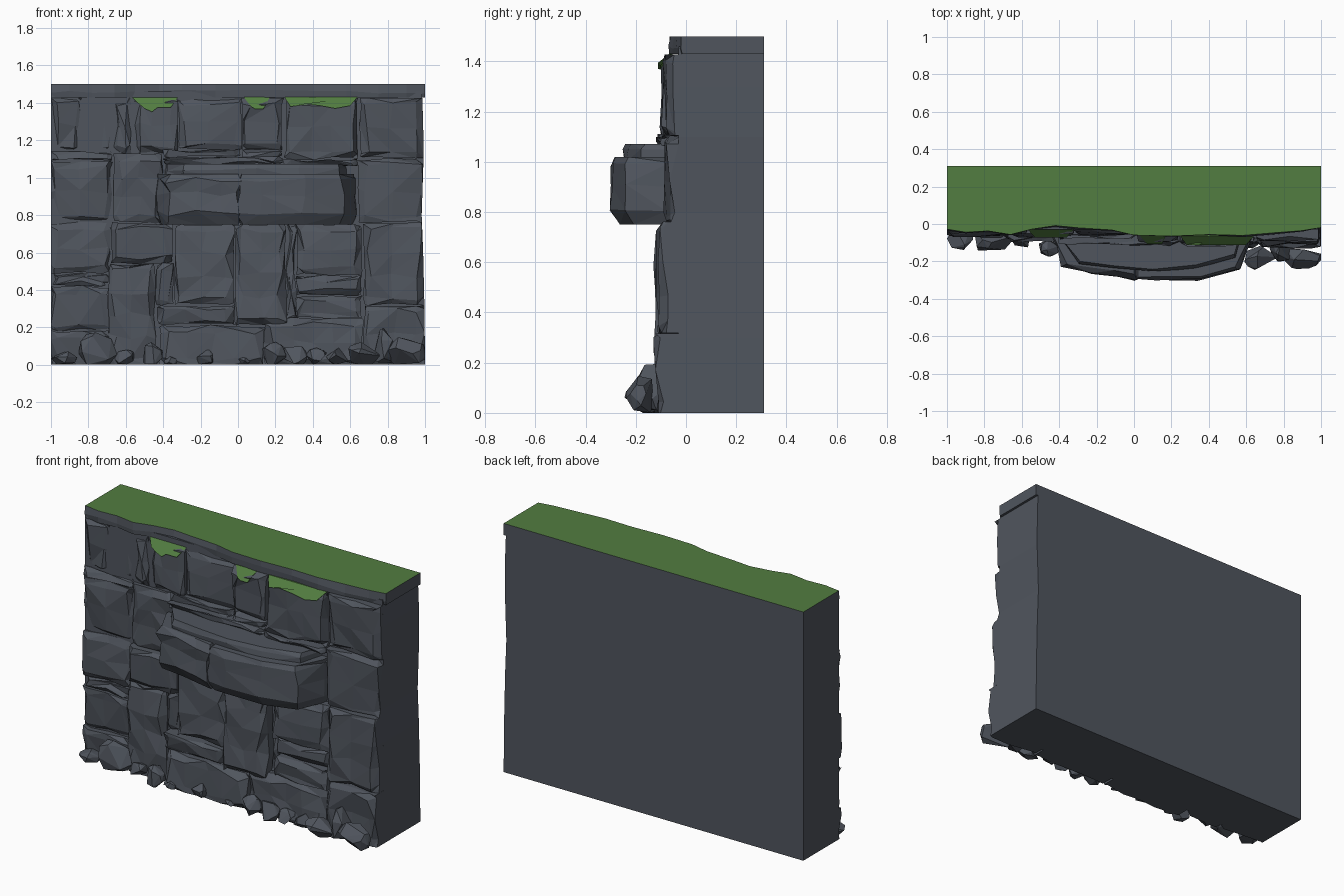
import bpy, bmesh, random
from mathutils import Vector

if "Cube" in bpy.data.objects:
    bpy.data.objects.remove(bpy.data.objects["Cube"])

R = random.Random(7)


def material(name, rgb):
    m = bpy.data.materials.new(name)
    m.diffuse_color = (*rgb, 1)
    m.use_nodes = True
    m.node_tree.nodes["Principled BSDF"].inputs["Base Color"].default_value = m.diffuse_color
    return m


ROCK = material("slate grey rock", (0.080, 0.091, 0.111))
GRASS = material("grass green", (0.085, 0.205, 0.052))


def finish(bm, name, mats):
    bmesh.ops.recalc_face_normals(bm, faces=bm.faces[:])
    me = bpy.data.meshes.new(name)
    bm.to_mesh(me)
    bm.free()
    for m in mats:
        me.materials.append(m)
    ob = bpy.data.objects.new(name, me)
    bpy.context.collection.objects.link(ob)
    return ob


def loft(rings):
    """Closed solid skinned through rings of equal length."""
    bm = bmesh.new()
    vs = [[bm.verts.new(p) for p in ring] for ring in rings]
    n = len(vs[0])
    for a, b in zip(vs, vs[1:]):
        for i in range(n):
            j = (i + 1) % n
            bm.faces.new((a[i], a[j], b[j], b[i]))
    bm.faces.new(vs[0])
    bm.faces.new(vs[-1])
    return bm


def along(table, t):
    """Linear lookup in a list of (position, value) pairs."""
    for (a, u), (b, v) in zip(table, table[1:]):
        if t <= b:
            return u + (v - u) * (t - a) / (b - a)
    return table[-1][1]


# The right end leans in a little between foot and cap
END = [(0, 1), (.3, .997), (.6, .99), (.8, .982), (1.1, .992), (1.3, .99), (1.43, .985), (1.46, .985)]


def steps(a, b):
    """Grid positions with a narrow chamfer strip at both ends."""
    c = min(0.03, (b - a) * 0.22)
    n = max(1, round((b - a - 2 * c) / 0.12))
    return [a] + [a + c + (b - a - 2 * c) * i / n for i in range(n + 1)] + [b]


def block(name, x0, x1, z0, z1, yf, slope=0.0):
    """Chipped stone block: faceted front grid, set-back rim, sides run into the wall."""
    gap = 0.003
    x0 += gap if x0 > -1 else 0
    x1 -= gap if x1 < 1 else 0
    z0 += gap if z0 > 0 else 0
    z1 -= gap
    xs, zs = steps(x0, x1), steps(z0, z1)
    tilt_x, tilt_z = R.uniform(-.015, .015), R.uniform(-.015, .015)
    bm = bmesh.new()
    grid = []
    for k, z in enumerate(zs):
        row = []
        for i, x in enumerate(xs):
            rim_x, rim_z = i in (0, len(xs) - 1), k in (0, len(zs) - 1)
            y = yf + R.uniform(0, 0.026)
            y += tilt_x * (2 * i / (len(xs) - 1) - 1) + tilt_z * (2 * k / (len(zs) - 1) - 1)
            y = max(y, yf)
            if rim_x or rim_z:
                y += R.uniform(0.004, 0.03)
            if slope and k == len(zs) - 1:
                y = yf + slope
            px = x if rim_x else x + R.uniform(-.02, .02)
            pz = z if rim_z else z + R.uniform(-.015, .015)
            if rim_x and abs(x) < 1:
                px += R.uniform(-.008, .008)
            if rim_z and 0 < z < 1.4:
                pz += R.uniform(-.008, .008)
            row.append(bm.verts.new((min(px, along(END, pz)), y, pz)))
        grid.append(row)
    for a, b in zip(grid, grid[1:]):
        for i in range(len(a) - 1):
            q = (a[i], a[i + 1], b[i + 1], b[i])
            o = R.randrange(2)
            bm.faces.new((q[o], q[o + 1], q[o + 2]))
            bm.faces.new((q[o + 2], q[(o + 3) % 4], q[o]))
    rim = [e for e in bm.edges if e.is_boundary]
    for v in bmesh.ops.extrude_edge_only(bm, edges=rim)["geom"]:
        if isinstance(v, bmesh.types.BMVert):
            v.co.y = 0.06
    bmesh.ops.holes_fill(bm, edges=[e for e in bm.edges if e.is_boundary], sides=0)
    return finish(bm, name, [ROCK])


# Solid wall core behind the stones
finish(loft([[(-1, .31, z), (-1, -.03, z), (e, -.03, z), (e, .31, z)] for z, e in END]), "wall_core", [ROCK])

# Stone blocks: x0, x1, z0, z1, front y
lower = [(-1, -.69, 0, .18, -.075), (-1, -.69, .18, .42, -.065), (-1, -.69, .42, .49, -.055),
         (-1, -.68, .49, .76, -.07), (-.69, -.44, 0, .54, -.085), (-.68, -.35, .54, .76, -.10),
         (-.44, -.34, .32, .54, -.075)]
middle = [(-.42, .14, 0, .21, -.13), (.14, .67, 0, .25, -.13), (-.43, -.02, .21, .32, -.115),
          (-.34, -.02, .32, .75, -.105), (-.02, .26, .21, .75, -.13), (.26, .31, .25, .75, -.07),
          (.31, .66, .25, .37, -.12), (.31, .66, .37, .48, -.10), (.31, .66, .48, .75, -.125)]
right = [(.67, 1, 0, .32, -.13), (.67, 1, .32, .76, -.12), (.64, 1, .76, 1.1, -.09),
         (.65, 1, 1.1, 1.43, -.095)]
upper = [(-1, -.67, .76, 1.09, -.06), (-1, -.67, 1.09, 1.14, -.07), (-.67, -.40, .76, 1.13, -.075),
         (-1, -.83, 1.14, 1.43, -.055), (-.83, -.67, 1.14, 1.41, -.035), (-.67, -.57, 1.13, 1.43, -.055),
         (-.40, .24, 1.07, 1.11, -.12), (-.40, .02, 1.11, 1.15, -.09), (.02, .24, 1.11, 1.15, -.10),
         (.24, .64, 1.06, 1.10, -.12), (-.32, .02, 1.15, 1.43, -.065)]
for label, rows in (("lower_left", lower), ("lower_middle", middle), ("right", right), ("upper", upper)):
    for i, b in enumerate(rows):
        block(f"{label}_stone_{i + 1}", *b)

# Stones with a sloping top edge that carries moss
mossy = [(-.57, -.32, 1.13, 1.43, -.065, .045), (.02, .24, 1.15, 1.43, -.10, .04),
         (.25, .64, 1.10, 1.43, -.105, .04)]
for i, b in enumerate(mossy):
    block(f"mossy_stone_{i + 1}", *b)


# Projecting ledge, lofted from a plan outline with chipped rings
def ledge(name, plan, levels, rough):
    cx = sum(p[0] for p in plan) / len(plan)
    rings = []
    for k, (z, s) in enumerate(levels):
        inner = 0 < k < len(levels) - 1
        rings.append([(cx + (x - cx) * (.5 + s / 2) + R.uniform(-rough, rough),
                       y * s + (R.uniform(0, rough * 1.2) if y < 0 else 0),
                       z + (R.uniform(-rough, rough) if inner else 0)) for x, y in plan])
    bm = loft(rings)
    bmesh.ops.triangulate(bm, faces=bm.faces[:])
    finish(bm, name, [ROCK])


ledge("ledge_left", [(-.44, .05), (-.43, -.09), (-.38, -.235), (-.22, -.27), (-.1, -.285), (.004, -.305), (.01, .05)],
      [(.75, .86), (.81, 1), (.91, .98), (.985, 1), (1.02, .93)], .017)
ledge("ledge_right", [(.0, .05), (.0, -.305), (.12, -.312), (.35, -.305), (.56, -.255), (.62, -.08), (.64, .05)],
      [(.75, .88), (.81, 1), (.91, .98), (.985, 1), (1.02, .94)], .015)
ledge("ledge_upper_step", [(-.40, .05), (-.38, -.1), (-.3, -.215), (-.1, -.24), (.1, -.255), (.33, -.24), (.54, -.18), (.61, .05)],
      [(1.0, 1), (1.045, 1), (1.072, .96)], .01)

# Top cap: stone rim with a grass top
edge = [(-1, -.035), (-.9, -.05), (-.78, -.04), (-.66, -.06), (-.55, -.03), (-.42, -.015), (-.3, -.03),
        (-.12, -.035), (0, -.06), (.2, -.067), (.4, -.06), (.58, -.07), (.75, -.055), (.9, -.04), (1, -.02)]
plan = [(-1, .31)] + edge + [(1, .31)]


def chipped():
    return [(x, y + (R.uniform(0, .01) if y < 0 else 0)) for x, y in plan]


rings = [[(x, y, 1.43) for x, y in chipped()],
         [(x, y, 1.46 + R.uniform(-.01, .01)) for x, y in plan],
         [(x, y, 1.5) for x, y in chipped()]]
cap = finish(loft(rings), "grass_cap", [ROCK, GRASS])
for p in cap.data.polygons:
    p.material_index = 1 if p.normal.z > .9 and p.center.z > 1.48 else 0

# Moss drapes hugging the sloped stone tops (thin plates): x range, front y, rise, lower points
drapes = [(-.57, -.32, -.072, .045, [(-.53, 1.395), (-.50, 1.37), (-.46, 1.352), (-.43, 1.375), (-.36, 1.375)]),
          (.03, .17, -.106, .045, [(.07, 1.38), (.09, 1.368), (.135, 1.368), (.15, 1.39)]),
          (.25, .64, -.111, .045, [(.28, 1.38), (.35, 1.395), (.44, 1.385), (.52, 1.37), (.60, 1.385)])]
for i, (a, b, y, rise, low) in enumerate(drapes):
    outline = [(a, 1.432)] + low + [(b, 1.432)]
    plate = [[(x, y + off + max(0, z - 1.395) / .037 * rise, z) for x, z in outline] for off in (0, .009)]
    finish(loft(plate), f"moss_drape_{i + 1}", [GRASS])

# Fallen rocks along the foot: x, y, half width, height
rocks = [(-.93, -.075, .07, .08), (-.76, -.09, .115, .17), (-.60, -.08, .06, .08), (-.46, -.13, .06, .12),
         (-.36, -.11, .04, .05), (-.17, -.12, .05, .08), (.03, -.12, .035, .04), (.19, -.13, .07, .12),
         (.30, -.13, .07, .11), (.42, -.13, .06, .09), (.53, -.13, .06, .10), (.67, -.18, .10, .12),
         (.79, -.14, .07, .20), (.89, -.175, .12, .15)]
for i, (x, y, r, h) in enumerate(rocks):
    bm = bmesh.new()
    for _ in range(16):
        d = Vector((R.gauss(0, 1), R.gauss(0, 1), R.gauss(0, 1))).normalized()
        bm.verts.new((min(1, max(-1, x + d.x * r)), y + d.y * min(r, .068),
                      max(0, h * .42 + d.z * h * .6)))
    bmesh.ops.convex_hull(bm, input=bm.verts[:])
    bmesh.ops.delete(bm, geom=[v for v in bm.verts if not v.link_faces], context='VERTS')
    finish(bm, f"fallen_rock_{i + 1}", [ROCK])
